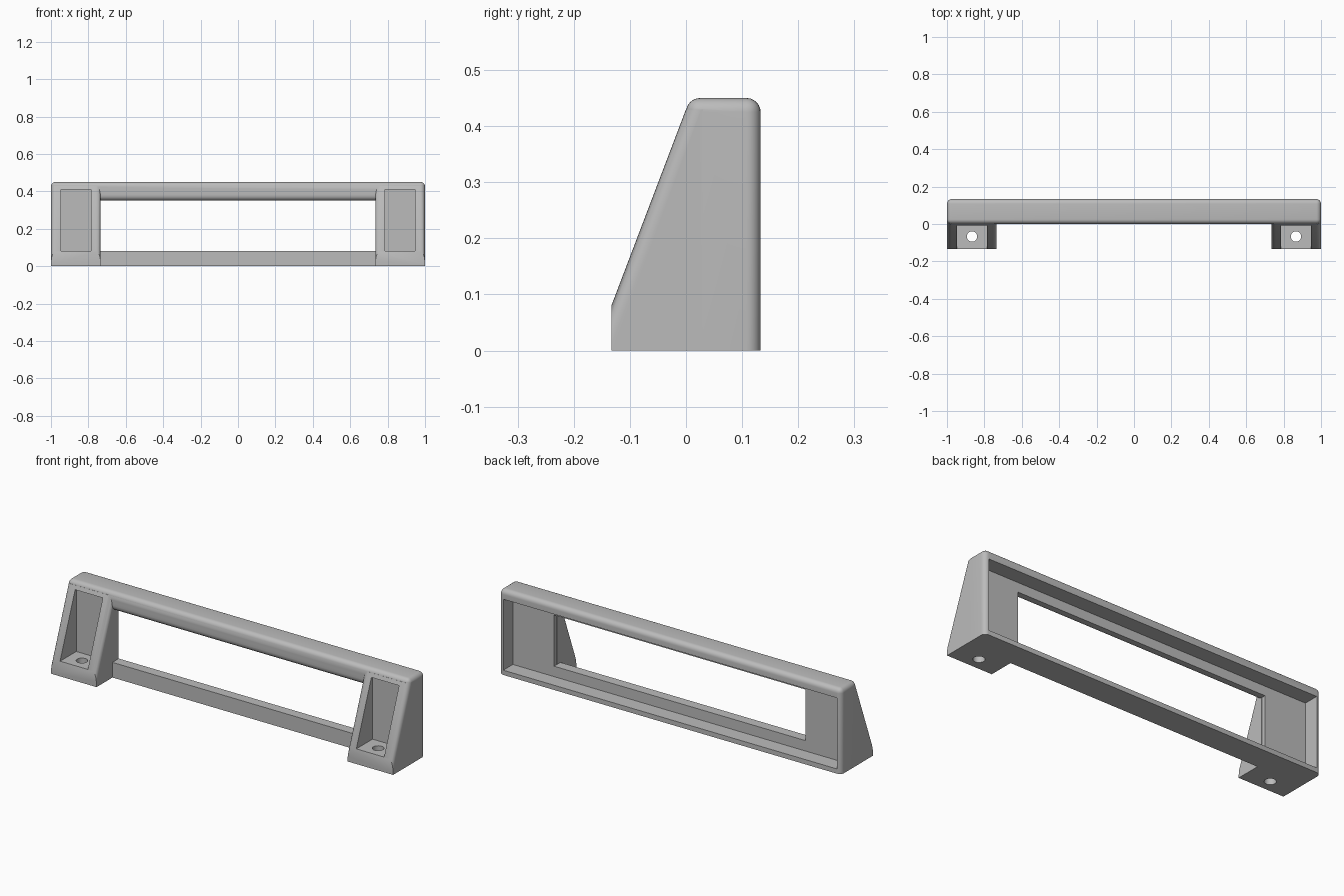
import bpy, bmesh

default = bpy.data.objects.get("Cube")
if default:
    bpy.data.objects.remove(default, do_unlink=True)

FRONT, BACK, TOP = 0.0, 0.133, 0.45      # panel limits
TOE, LIP = -0.133, 0.08                  # foot front and lip height
INNER = 0.735                            # window half width
ROUND = 0.025

grey = bpy.data.materials.new("plain grey")
grey.use_nodes = True
colour = (0.5, 0.5, 0.5, 1)
grey.diffuse_color = colour
grey.node_tree.nodes["Principled BSDF"].inputs["Base Color"].default_value = colour


def prism(name, profile, x0, x1, rounded=None, radius=ROUND):
    """Extrude a (y, z) profile along x and round the edges picked by a rule."""
    bm = bmesh.new()
    face = bm.faces.new([bm.verts.new((x0, y, z)) for y, z in profile])
    ext = bmesh.ops.extrude_face_region(bm, geom=[face])["geom"]
    moved = [v for v in ext if isinstance(v, bmesh.types.BMVert)]
    bmesh.ops.translate(bm, verts=moved, vec=(x1 - x0, 0, 0))
    bmesh.ops.recalc_face_normals(bm, faces=bm.faces)
    if rounded:
        edges = [e for e in bm.edges if rounded(*(v.co for v in e.verts))]
        bmesh.ops.bevel(bm, geom=edges, offset=radius, segments=6,
                        profile=0.5, affect='EDGES', clamp_overlap=True)
    mesh = bpy.data.meshes.new(name)
    bm.to_mesh(mesh)
    bm.free()
    mesh.materials.append(grey)
    obj = bpy.data.objects.new(name, mesh)
    bpy.context.collection.objects.link(obj)
    return obj


def box(name, x0, x1, y0, y1, z0, z1):
    return prism(name, [(y0, z0), (y1, z0), (y1, z1), (y0, z1)], x0, x1)


def combine(target, tool, operation):
    """Apply a boolean and discard the tool."""
    mod = target.modifiers.new(operation.lower(), 'BOOLEAN')
    mod.operation, mod.solver, mod.object = operation, 'EXACT', tool
    bpy.context.view_layer.objects.active = target
    bpy.ops.object.modifier_apply(modifier=mod.name)
    bpy.data.objects.remove(tool, do_unlink=True)


# Panel, rounded everywhere except around its base
frame = prism("bezel_frame", [(FRONT, 0), (BACK, 0), (BACK, TOP), (FRONT, TOP)],
              -1, 1, lambda a, b: max(a.z, b.z) > 0.1)

# Window, its long front edges flared by a quarter round
window = box("window_cutter", -INNER, INNER, FRONT - 0.1, BACK + 0.1, LIP, 0.35)
combine(frame, window, 'DIFFERENCE')
bm = bmesh.new()
bm.from_mesh(frame.data)
lips = [e for e in bm.edges if all(abs(v.co.y - FRONT) < 1e-4 and abs(v.co.x) < INNER + 1e-3
                                   and LIP - 1e-3 < v.co.z < 0.351 for v in e.verts)
        and abs(e.verts[0].co.z - e.verts[1].co.z) < 1e-4 and e.calc_length() > 1]
bmesh.ops.bevel(bm, geom=lips, offset=0.03, segments=6, profile=0.5, affect='EDGES')
bm.to_mesh(frame.data)
bm.free()

# Shallow recess in the back
combine(frame, box("recess_cutter", -0.975, 0.975, 0.053, BACK + 0.1, 0.025, 0.4), 'DIFFERENCE')

# Sloped feet, each with an open pocket and a screw hole
foot_profile = [(TOE, 0), (0.03, 0), (0.03, 0.43), (0, 0.43), (TOE, LIP)]
for side in (-1, 1):
    foot = prism("foot", foot_profile, side * (INNER - 0.001), side,
                 lambda a, b: abs(a.x - b.x) < 1e-4 and abs(a.y - b.y) > 0.1
                 and abs(a.z - b.z) > 0.1)
    combine(frame, foot, 'UNION')
    pocket = box("pocket_cutter", side * 0.785, side * 0.947, TOE - 0.1, 0.002, LIP, 0.41)
    combine(frame, pocket, 'DIFFERENCE')
    bpy.ops.mesh.primitive_cylinder_add(vertices=32, radius=0.028, depth=0.4,
                                        location=(side * 0.866, -0.067, 0))
    combine(frame, bpy.context.object, 'DIFFERENCE')

# Smooth the rounded edges and keep the corners crisp
bpy.ops.object.select_all(action='DESELECT')
frame.select_set(True)
bpy.context.view_layer.objects.active = frame
bpy.ops.object.shade_smooth_by_angle(angle=0.6)
